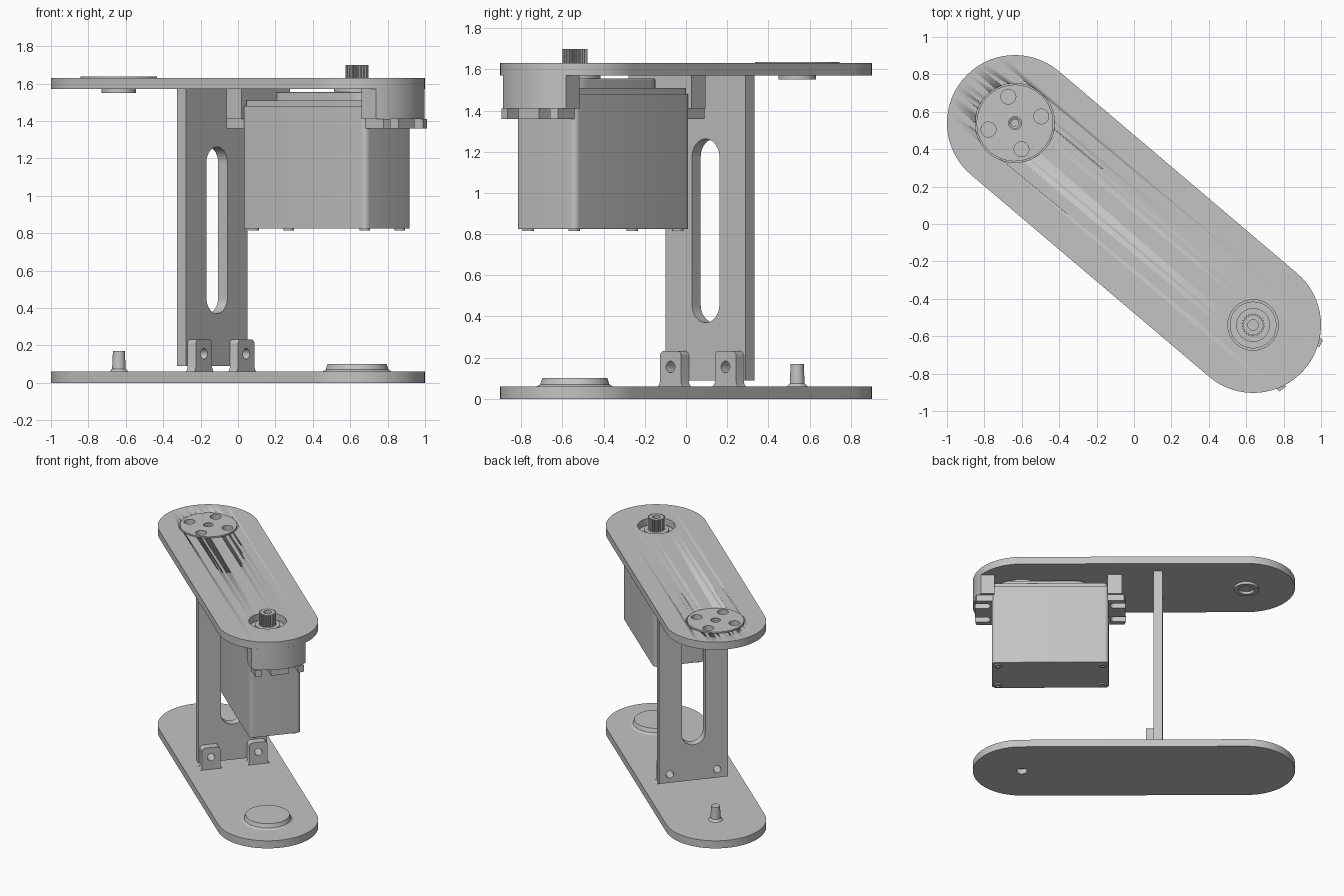
import bpy, bmesh
from math import pi, sin, cos, asin, radians
from mathutils import Matrix

old = bpy.data.objects.get("Cube")
if old:
    bpy.data.objects.remove(old, do_unlink=True)

gray = bpy.data.materials.new("plain gray")
gray.use_nodes = True
gray.diffuse_color = (0.55, 0.55, 0.55, 1)
gray.node_tree.nodes["Principled BSDF"].inputs["Base Color"].default_value = (0.55, 0.55, 0.55, 1)

TURN = Matrix.Rotation(radians(-40.3), 4, 'Z')   # the arm lies diagonally
UPRIGHT = Matrix(((0, 0, 1, 0), (1, 0, 0, 0), (0, 1, 0, 0), (0, 0, 0, 1)))
END, R = 0.835, 0.363                            # joint centre and end radius
MID = 0.622                                      # motor centre
parts = []


# ---- helpers ----
def arc(cx, cy, r, a0=0.0, a1=2 * pi, n=48):
    full = abs(a1 - a0) > 6.28
    return [(cx + r * cos(a0 + (a1 - a0) * i / n), cy + r * sin(a0 + (a1 - a0) * i / n))
            for i in range(n if full else n + 1)]


def capsule(half, r):
    return arc(half, 0, r, -pi / 2, pi / 2, 32) + arc(-half, 0, r, pi / 2, 3 * pi / 2, 32)


def rounded(cx, cy, hx, hy, r):
    pts = []
    for k, (sx, sy) in enumerate(((1, 1), (-1, 1), (-1, -1), (1, -1))):
        pts += arc(cx + sx * (hx - r), cy + sy * (hy - r), r, k * pi / 2, (k + 1) * pi / 2, 6)
    return pts


def finish(name, mesh, frame=Matrix()):
    mesh.transform(TURN @ frame)
    mesh.materials.clear()
    mesh.materials.append(gray)
    ob = bpy.data.objects.new(name, mesh)
    bpy.context.collection.objects.link(ob)
    parts.append(ob)
    return ob


def prism(name, loops, lo, hi, frame=Matrix(), bevel=0):
    """Extrude an outline (first loop) with holes (other loops)."""
    cu = bpy.data.curves.new(name, 'CURVE')
    cu.dimensions, cu.fill_mode, cu.extrude = '2D', 'BOTH', (hi - lo) / 2
    for pts in loops:
        sp = cu.splines.new('POLY')
        sp.points.add(len(pts) - 1)
        for p, (x, y) in zip(sp.points, pts):
            p.co = (x, y, 0, 1)
        sp.use_cyclic_u = True
    tmp = bpy.data.objects.new("outline", cu)
    bpy.context.collection.objects.link(tmp)
    bpy.context.view_layer.update()
    mesh = bpy.data.meshes.new_from_object(tmp.evaluated_get(bpy.context.evaluated_depsgraph_get()))
    bpy.data.objects.remove(tmp)
    bm = bmesh.new()
    bm.from_mesh(mesh)
    bmesh.ops.remove_doubles(bm, verts=bm.verts, dist=1e-5)
    bmesh.ops.translate(bm, verts=bm.verts, vec=(0, 0, (lo + hi) / 2))
    bmesh.ops.recalc_face_normals(bm, faces=bm.faces)
    bm.to_mesh(mesh)
    bm.free()
    ob = finish(name, mesh, frame)
    if bevel:
        mod = ob.modifiers.new("soft_edges", 'BEVEL')
        mod.width, mod.segments, mod.limit_method, mod.angle_limit = bevel, 2, 'ANGLE', radians(50)
    return ob


def lathe(name, u, profile):
    bm = bmesh.new()
    vs = [bm.verts.new((r, 0, z)) for r, z in profile]
    es = [bm.edges.new(pair) for pair in zip(vs, vs[1:])]
    bmesh.ops.spin(bm, geom=vs + es, cent=(0, 0, 0), axis=(0, 0, 1), angle=2 * pi, steps=48)
    bmesh.ops.remove_doubles(bm, verts=bm.verts, dist=1e-5)
    bmesh.ops.recalc_face_normals(bm, faces=bm.faces)
    mesh = bpy.data.meshes.new(name)
    bm.to_mesh(mesh)
    bm.free()
    return finish(name, mesh, Matrix.Translation((u, 0, 0)))


# ---- lower plate, bearing boss and pivot pin ----
prism("lower_plate", [capsule(END, R), arc(END, 0, 0.04)], 0, 0.06)
lathe("bearing_boss", END, [(0, 0.04), (0.185, 0.04), (0.185, 0.06), (0.168, 0.07),
                            (0.158, 0.1), (0, 0.1)])
lathe("pivot_pin", -END, [(0, 0.05), (0.05, 0.06), (0.036, 0.075), (0.032, 0.17), (0, 0.17)])

# ---- upper plate with sunken horn disc ----
upper = prism("upper_plate", [capsule(END, R), arc(END, 0, 0.135)], 1.57, 1.63)
recess = prism("recess_cutter", [arc(-END, 0, 0.212)], 1.60, 1.70)
parts.remove(recess)
recess.hide_render = True
recess.hide_viewport = True
cut = upper.modifiers.new("horn_recess", 'BOOLEAN')
cut.object, cut.operation, cut.solver = recess, 'DIFFERENCE', 'EXACT'

holes = [arc(-END + 0.145 * cos(a), 0.145 * sin(a), 0.04, n=24)
         for a in (radians(54.3) + k * pi / 2 for k in range(4))]
prism("horn_disc", [arc(-END, 0, 0.205), arc(-END, 0, 0.035, n=24)] + holes, 1.59, 1.637)
lathe("horn_screw", -END, [(0.02, 1.59), (0.02, 1.625), (0.03, 1.63), (0.03, 1.59)])
prism("horn_socket", [arc(-END, 0, 0.092), arc(-END, 0, 0.06, n=24)], 1.55, 1.575)

# ---- motor mounting blocks under the upper plate ----
t = asin(0.2 / R)
prism("outer_mount", [[(1.035, -0.2)] + arc(END, 0, R, -t, t, 24) + [(1.035, 0.2)]], 1.41, 1.575)
prism("inner_mount", [[(0.09, -0.2), (0.195, -0.2), (0.195, 0.2), (0.09, 0.2)]], 1.41, 1.575)

# ---- motor ears with open screw slots ----
for side, name in ((1, "outer_ear"), (-1, "inner_ear")):
    slots = [p for v in (-0.1, 0.1) for p in
             [(0.56, v - 0.035)] + arc(0.48, v, 0.035, -pi / 2, -3 * pi / 2, 12) + [(0.56, v + 0.035)]]
    ear = [(0.41, -0.18), (0.55, -0.18)] + slots + [(0.55, 0.18), (0.41, 0.18)]
    prism(name, [[(MID + side * x, y) for x, y in ear]], 1.36, 1.41)

# ---- motor ----
prism("motor_body", [rounded(MID, 0, 0.434, 0.19, 0.03)], 0.825, 1.48, bevel=0.012)
prism("motor_cap", [rounded(MID, 0, 0.425, 0.18, 0.03)], 1.47, 1.51, bevel=0.012)
prism("gear_cover", [rounded(MID + 0.05, 0, 0.34, 0.14, 0.1)], 1.5, 1.555, bevel=0.01)
lathe("motor_collar", END, [(0, 1.54), (0.125, 1.54), (0.125, 1.585), (0.09, 1.585),
                            (0.09, 1.605), (0, 1.605)])
teeth = [(END + r * cos(a), r * sin(a)) for k in range(96)
         for a, r in [(2 * pi * k / 96, 0.062 if k % 4 < 2 else 0.052)]]
prism("output_spline", [teeth, arc(END, 0, 0.028, n=24)], 1.6, 1.7)
lathe("spline_core", END, [(0, 1.6), (0.03, 1.6), (0.03, 1.67), (0, 1.67)])
for su in (-1, 1):
    for sv in (-1, 1):
        lathe("motor_screw", MID + su * 0.39, [(0.012, 0.83), (0.012, 0.815), (0.028, 0.815),
              (0.028, 0.84)]).location = TURN @ Matrix.Translation((0, sv * 0.145, 0)) @ \
            Matrix.Identity(4).to_translation()

# ---- upright panel with long slot ----
slot = arc(0, 1.175, 0.087, 0, pi, 24) + arc(0, 0.457, 0.087, pi, 2 * pi, 24)
bolts = [arc(s * 0.175, 0.155, 0.028, n=24) for s in (-1, 1)]
panel = [(-0.255, 0.09), (0.255, 0.09), (0.255, 1.575), (-0.255, 1.575)]
prism("upright_panel", [panel, slot] + bolts, -0.213, -0.148, UPRIGHT)

# ---- bolt tabs holding the panel ----
for s, bolt in zip((-1, 1), bolts):
    c = s * 0.175
    tab = [(c - 0.09, 0.055), (c + 0.09, 0.055), (c + 0.075, 0.065), (c + 0.068, 0.08)] + \
        arc(c + 0.043, 0.207, 0.025, 0, pi / 2, 6) + arc(c - 0.043, 0.207, 0.025, pi / 2, pi, 6) + \
        [(c - 0.068, 0.08), (c - 0.075, 0.065)]
    prism("bolt_tab", [tab, bolt], -0.148, -0.09, UPRIGHT)

# ---- shading ----
bpy.ops.object.select_all(action='DESELECT')
for ob in parts:
    ob.select_set(True)
bpy.context.view_layer.objects.active = parts[0]
bpy.ops.object.shade_smooth_by_angle(angle=radians(30))
